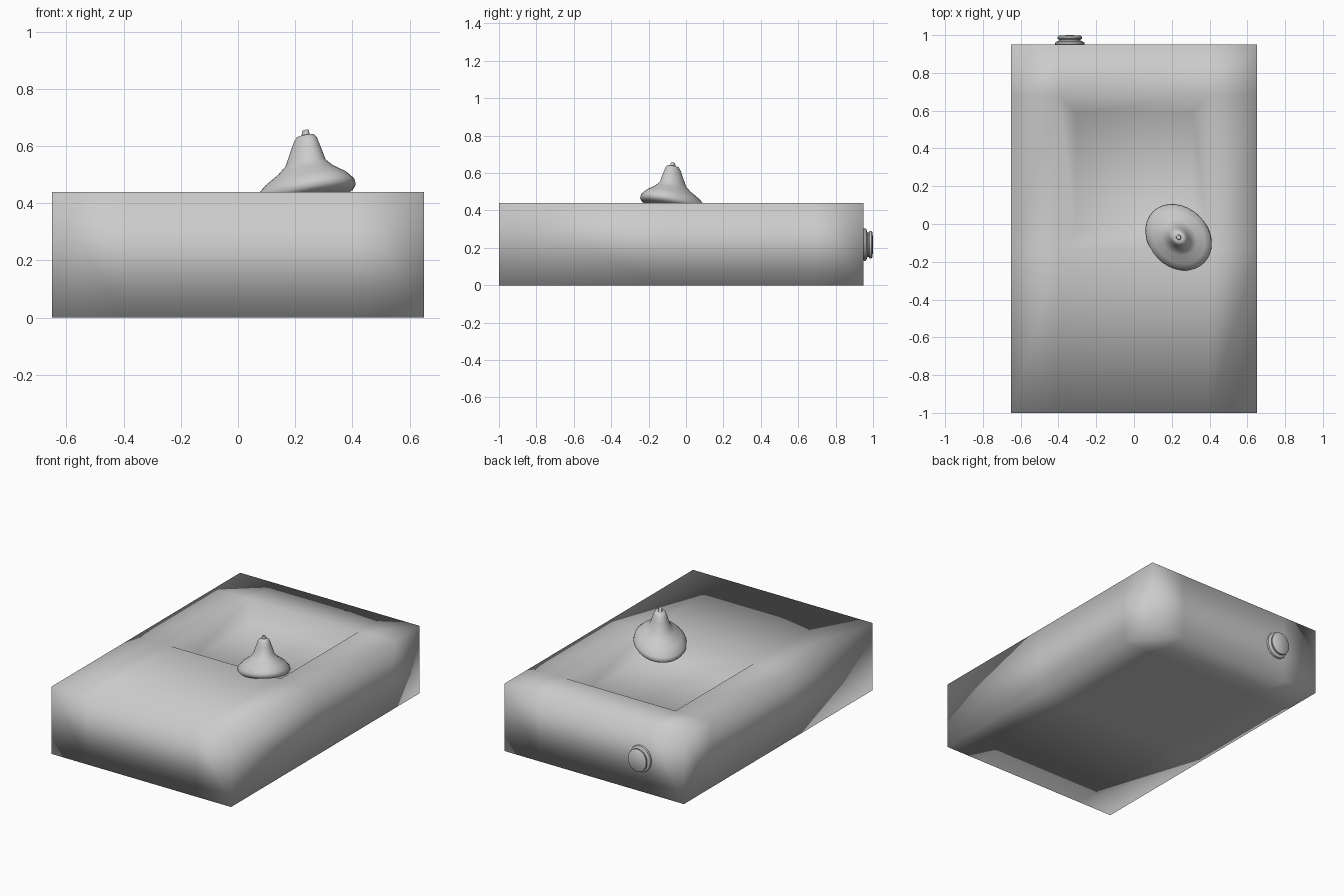
import bpy, bmesh, math
from mathutils import Matrix, Vector

if "Cube" in bpy.data.objects:
    bpy.data.objects.remove(bpy.data.objects["Cube"])

grey = bpy.data.materials.new("plain_grey")
grey.use_nodes = True
grey.diffuse_color = (0.6, 0.6, 0.6, 1)
grey.node_tree.nodes["Principled BSDF"].inputs["Base Color"].default_value = (0.6, 0.6, 0.6, 1)


def finish(name, bm, sharp_angle=None):
    """Turn a bmesh into a smooth-shaded object."""
    bmesh.ops.recalc_face_normals(bm, faces=bm.faces)
    mesh = bpy.data.meshes.new(name)
    bm.to_mesh(mesh)
    bm.free()
    mesh.materials.append(grey)
    ob = bpy.data.objects.new(name, mesh)
    bpy.context.collection.objects.link(ob)
    bpy.ops.object.select_all(action='DESELECT')
    ob.select_set(True)
    bpy.context.view_layer.objects.active = ob
    if sharp_angle:
        bpy.ops.object.shade_smooth_by_angle(angle=math.radians(sharp_angle))
    else:
        bpy.ops.object.shade_smooth()
    return ob


def lathe(profile, steps=32):
    """Revolve (radius, height) points around z."""
    bm = bmesh.new()
    verts = [bm.verts.new((r, 0, h)) for r, h in profile]
    edges = [bm.edges.new(pair) for pair in zip(verts, verts[1:])]
    bmesh.ops.spin(bm, geom=verts + edges, cent=(0, 0, 0), axis=(0, 0, 1),
                   angle=math.tau, steps=steps)
    bmesh.ops.remove_doubles(bm, verts=bm.verts, dist=0.0005)
    return bm


# Box body, cut by loops, with a sunken hollow in the middle of the top
bm = bmesh.new()
bmesh.ops.create_cube(bm, size=1, matrix=Matrix.Translation((0, -0.025, 0.22))
                      @ Matrix.Diagonal((1.3, 1.95, 0.44, 1)))
for axis, place in ((0, -0.4), (0, 0.4), (1, -0.13), (1, 0.68)):
    normal = Vector((0, 0, 0))
    normal[axis] = 1
    bmesh.ops.bisect_plane(bm, geom=bm.verts[:] + bm.edges[:] + bm.faces[:],
                           plane_co=normal * place, plane_no=normal)
bmesh.ops.recalc_face_normals(bm, faces=bm.faces)
middle = min(bm.faces, key=lambda f: (f.calc_center_median() - Vector((0, 0.27, 0.44))).length)
bmesh.ops.inset_individual(bm, faces=[middle], thickness=0.13)
bmesh.ops.translate(bm, verts=middle.verts, vec=(0, 0, -0.1))
finish("box_body", bm)

# Pear-shaped piece leaning over the corner of the hollow
bm = lathe([(0, 0.415), (0.13, 0.41), (0.165, 0.42), (0.175, 0.435), (0.17, 0.455),
            (0.14, 0.485), (0.095, 0.515), (0.07, 0.54), (0.052, 0.59), (0.04, 0.622),
            (0.03, 0.635), (0.014, 0.638), (0.011, 0.655), (0, 0.657)])
lean = Matrix.Identity(4)
lean[2][0] = 0.21
bm.transform(Matrix.Translation((0.236, -0.07, 0)) @ Matrix.Rotation(-math.pi / 4, 4, 'Z')
             @ lean @ Matrix.Diagonal((1.1, 0.9, 1, 1)))
finish("pear_top", bm, 60)

# Stepped round knob on the back
bm = lathe([(0, 0.94), (0.07, 0.94), (0.078, 0.953), (0.076, 0.963), (0.058, 0.97),
            (0.058, 0.977), (0.066, 0.981), (0.066, 0.991), (0.058, 0.998), (0, 1.0)])
bm.transform(Matrix.Translation((-0.34, 0, 0.217)) @ Matrix.Diagonal((1, 1, 1.12, 1))
             @ Matrix.Rotation(-math.pi / 2, 4, 'X'))
finish("back_knob", bm, 40)
